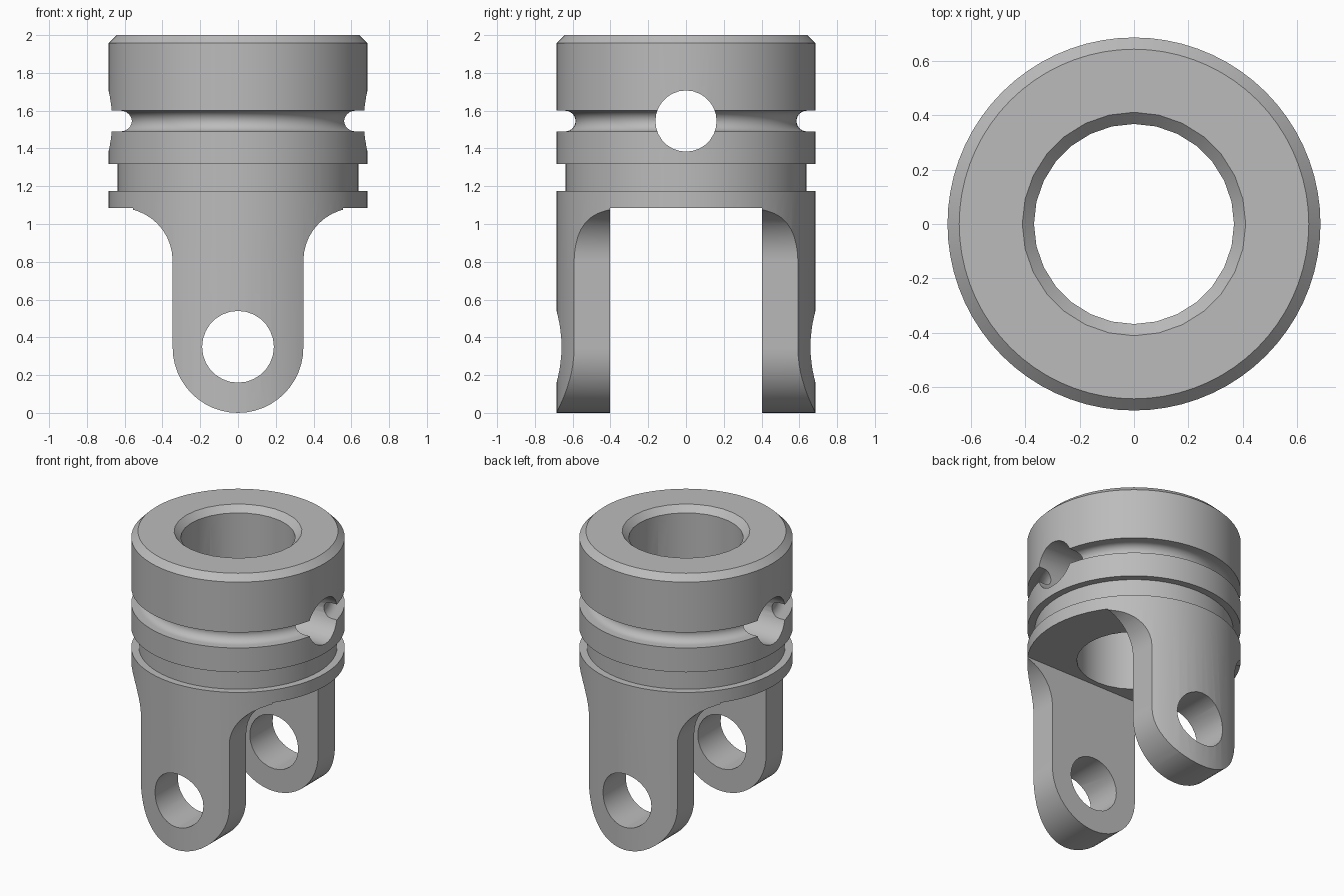
import bpy, bmesh, math
from mathutils import Matrix

cube = bpy.data.objects.get("Cube")
if cube:
    bpy.data.objects.remove(cube, do_unlink=True)

# Material
steel = bpy.data.materials.new("grey steel")
GREY = (0.5, 0.5, 0.5, 1)
steel.diffuse_color = GREY
steel.use_nodes = True
steel.node_tree.nodes["Principled BSDF"].inputs["Base Color"].default_value = GREY

R = 0.686        # outer radius
SHOULDER = 1.085  # underside of the body
ARM = 0.346      # half width of a fork arm


def make(name, bm):
    bmesh.ops.recalc_face_normals(bm, faces=bm.faces)
    mesh = bpy.data.meshes.new(name)
    bm.to_mesh(mesh)
    bm.free()
    mesh.materials.append(steel)
    obj = bpy.data.objects.new(name, mesh)
    bpy.context.collection.objects.link(obj)
    return obj


def lathe(name, profile, sides):
    """Solid of revolution from (radius, z) points, capped at both ends."""
    bm = bmesh.new()
    rings = [[bm.verts.new((r * math.cos(a), r * math.sin(a), z))
              for a in (2 * math.pi * i / sides for i in range(sides))]
             for r, z in profile]
    for low, high in zip(rings, rings[1:]):
        for i in range(sides):
            j = (i + 1) % sides
            bm.faces.new((low[i], low[j], high[j], high[i]))
    bm.faces.new(rings[0])
    bm.faces.new(rings[-1])
    return make(name, bm)


def arc(cx, cz, r, start, end, steps):
    """Points on an arc, angles in degrees."""
    angles = [math.radians(start + (end - start) * i / steps) for i in range(steps + 1)]
    return [(cx + r * math.cos(a), cz + r * math.sin(a)) for a in angles]


def cylinder(name, radius, z, axis, sides=28):
    bm = bmesh.new()
    turn = Matrix.Rotation(math.pi / 2, 4, axis)
    bmesh.ops.create_cone(bm, cap_ends=True, segments=sides, radius1=radius,
                          radius2=radius, depth=2, matrix=Matrix.Translation((0, 0, z)) @ turn)
    return make(name, bm)


# Turned body with chamfer, round groove and square groove
profile = [(R, -0.1), (R, 1.175), (0.637, 1.175), (0.637, 1.318), (R, 1.318), (R, 1.49)]
profile += arc(0.64, 1.545, 0.055, 270, 90, 12)
profile += [(R, 1.60), (R, 1.957), (0.643, 2.0)]
body = lathe("clevis_body", profile, 72)

# Side outline: body above, two rounded arms below
half = [(0.8, 2.2)] + arc(0.626, SHOULDER - 0.28, 0.28, 90, 180, 10)
half.insert(1, (0.8, SHOULDER))
half += arc(0, ARM, ARM, 0, -90, 12)
outline = half + [(-x, z) for x, z in reversed(half[:-1])]
bm = bmesh.new()
face = bm.faces.new([bm.verts.new((x, -1, z)) for x, z in outline])
sweep = bmesh.ops.extrude_face_region(bm, geom=[face])
bmesh.ops.translate(bm, vec=(0, 2, 0),
                    verts=[v for v in sweep["geom"] if isinstance(v, bmesh.types.BMVert)])
arm_outline = make("arm_outline_cutter", bm)

# Slot between the arms
bm = bmesh.new()
bmesh.ops.create_cube(bm, size=1, matrix=Matrix.Translation((0, 0, SHOULDER - 1))
                      @ Matrix.Diagonal((2, 0.806, 2, 1)))
slot = make("slot_cutter", bm)

# Bore with chamfered mouth, cross hole and pin holes
bore = lathe("bore_cutter", [(0.368, 0.9), (0.368, 1.957), (0.411, 2.0), (0.411, 2.1)], 28)
cross_hole = cylinder("cross_hole_cutter", 0.162, 1.545, 'Y')
pin_hole = cylinder("pin_hole_cutter", 0.19, 0.35, 'X')

bpy.context.view_layer.objects.active = body
body.select_set(True)
for cutter, operation in ((arm_outline, 'INTERSECT'), (slot, 'DIFFERENCE'),
                          (bore, 'DIFFERENCE'), (cross_hole, 'DIFFERENCE'),
                          (pin_hole, 'DIFFERENCE')):
    mod = body.modifiers.new(cutter.name, 'BOOLEAN')
    mod.operation = operation
    mod.solver = 'EXACT'
    mod.object = cutter
    bpy.ops.object.modifier_apply(modifier=mod.name)
    bpy.data.objects.remove(cutter, do_unlink=True)

bpy.ops.object.shade_smooth_by_angle(angle=math.radians(30))
